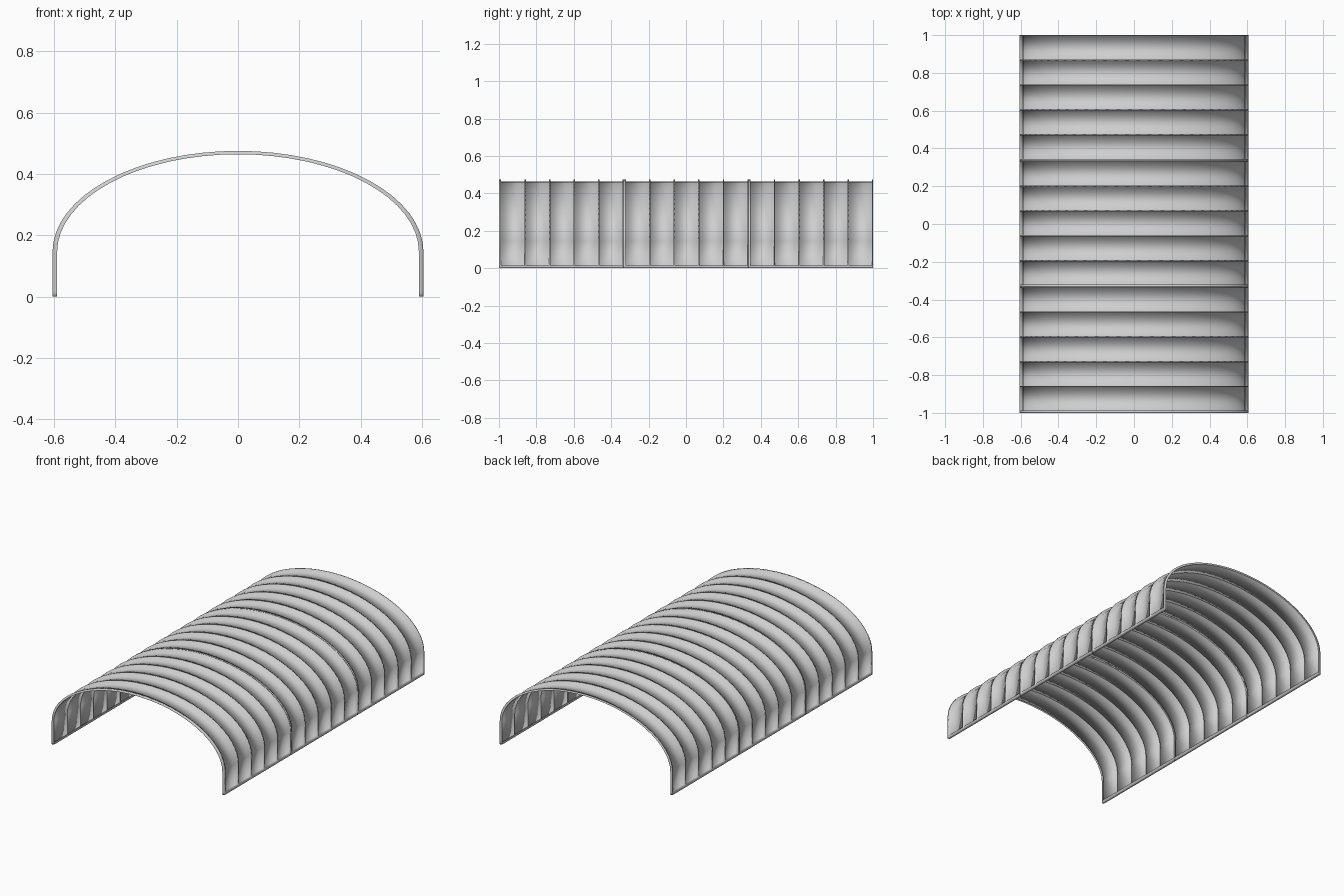
import bpy, bmesh, math

cube = bpy.data.objects.get("Cube")
if cube:
    bpy.data.objects.remove(cube, do_unlink=True)

grey = bpy.data.materials.new("light_grey_sheet")
grey.use_nodes = True
COLOUR = (0.62, 0.62, 0.62, 1)
grey.diffuse_color = COLOUR
grey.node_tree.nodes["Principled BSDF"].inputs["Base Color"].default_value = COLOUR

HALF_IN, HALF_OUT = 0.59, 0.605      # half widths of skin and rib crest
TOP_IN, TOP_OUT = 0.464, 0.475       # crown heights
SPRING, RAIL = 0.145, 0.015          # where the arch starts, rail height
SECTIONS, CELLS, ARC = 3, 5, 32
LENGTH = 2 / SECTIONS
START_RIB, RIB, END_RIB = 0.012, 0.0075, 0.005


def arch_point(angle, half, top):
    return half * math.cos(angle), SPRING + (top - SPRING) * math.sin(angle)


def arch_columns():
    """Across the vault: (skin point, crest point) pairs, base rail included."""
    inner = [(HALF_IN, RAIL - 0.0002), (HALF_IN, 0), (HALF_IN, 0), (HALF_IN, RAIL)]
    outer = [inner[0], inner[1], (HALF_OUT, 0), (HALF_OUT, RAIL)]
    right = [(i, o, True) for i, o in zip(inner, outer)]
    right.append(((HALF_IN, RAIL), (HALF_OUT, RAIL), False))
    arc = []
    for k in range(ARC + 1):
        a = math.pi * k / ARC
        arc.append((arch_point(a, HALF_IN, TOP_IN), arch_point(a, HALF_OUT, TOP_OUT), False))
    left = [((-i[0], i[1]), (-o[0], o[1]), f) for i, o, f in reversed(right)]
    return right + arc + left


def rib_rows(start):
    """Along the vault: (y, state) with the sheet folded up at each rib."""
    end = start + LENGTH
    cell = (LENGTH - START_RIB - END_RIB - RIB * (CELLS - 1)) / CELLS
    rows = [(start, "cap"), (start, "crest")]
    y = start + START_RIB
    for n in range(CELLS):
        rows += [(y, "crest"), (y, "skin"), (y + cell, "skin"), (y + cell, "crest")]
        y += cell + RIB
    return rows + [(end, "crest"), (end, "cap")]


def build_section(name, start):
    bm = bmesh.new()
    grid = []
    for y, state in rib_rows(start):
        line = []
        for skin, crest, fixed in arch_columns():
            raised = state == "crest" or (fixed and state != "cap")
            x, z = crest if raised else skin
            line.append(bm.verts.new((x, y, z)))
        grid.append(line)
    for a, b in zip(grid, grid[1:]):
        for c in range(len(a) - 1):
            bm.faces.new((a[c], b[c], b[c + 1], a[c + 1]))
    bmesh.ops.remove_doubles(bm, verts=bm.verts, dist=0.00001)
    bmesh.ops.dissolve_degenerate(bm, edges=bm.edges, dist=0.00001)
    for face in bm.faces:
        face.smooth = True
    mesh = bpy.data.meshes.new(name)
    bm.to_mesh(mesh)
    bm.free()
    mesh.materials.append(grey)
    obj = bpy.data.objects.new(name, mesh)
    bpy.context.collection.objects.link(obj)


# Three identical ribbed vault sections placed end to end
for s, part in enumerate(("front", "middle", "back")):
    build_section(part + "_vault_section", -1 + s * LENGTH)
